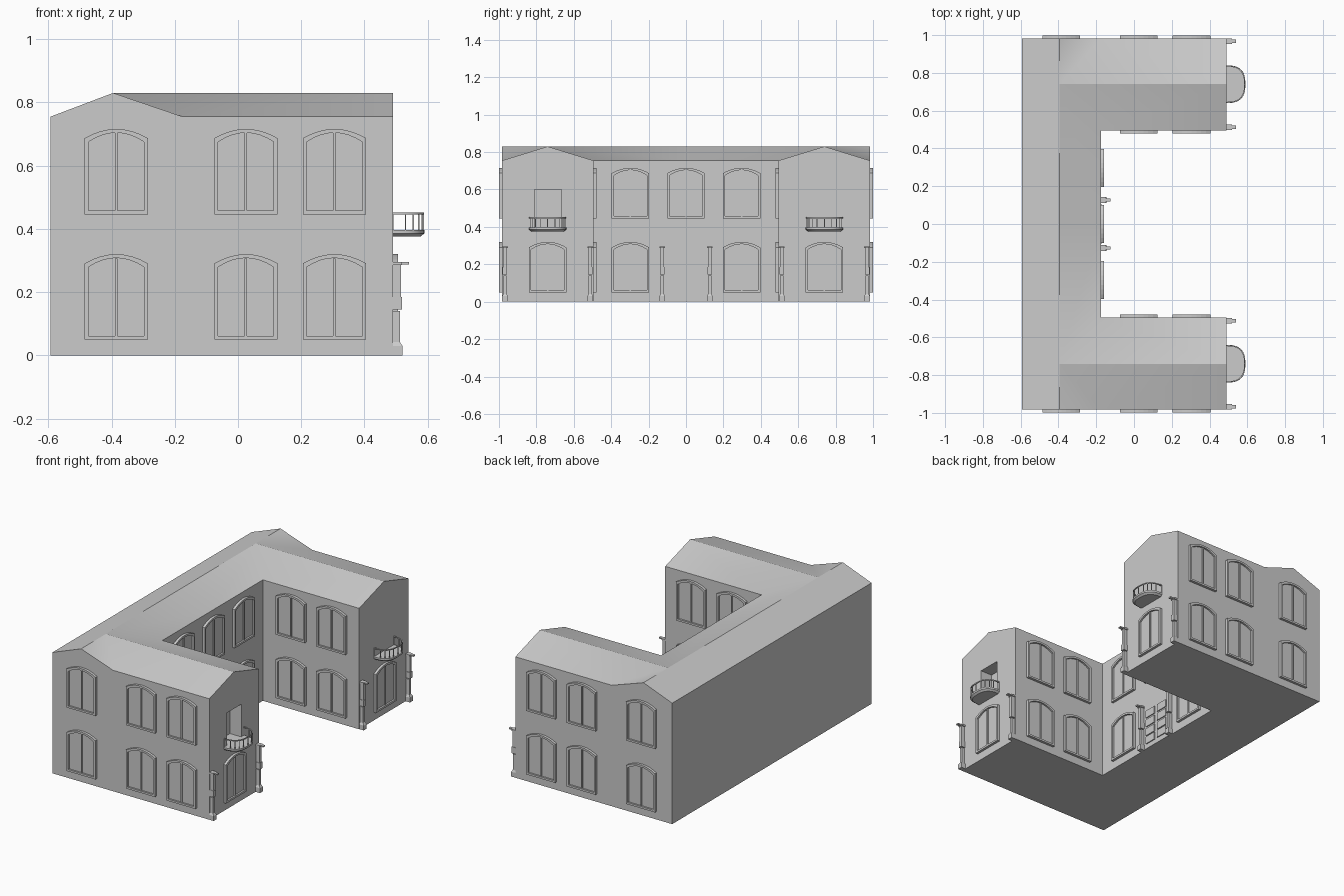
import bpy, bmesh, math
from mathutils import Matrix, Vector

if "Cube" in bpy.data.objects:
    bpy.data.objects.remove(bpy.data.objects["Cube"])

XB, XI, XF = -0.593, -0.175, 0.49      # back wall, courtyard wall, wing ends
YO, YM, YI = 0.983, 0.74, 0.495        # wing outer wall, ridge, inner wall
EAVE, RIDGE, XR = 0.755, 0.83, -0.395


def make(name, bm, smooth=False):
    bmesh.ops.recalc_face_normals(bm, faces=bm.faces)
    me = bpy.data.meshes.new(name)
    bm.to_mesh(me)
    bm.free()
    return place(name, me, Matrix(), smooth)


def place(name, me, mat, smooth=False):
    ob = bpy.data.objects.new(name, me)
    bpy.context.collection.objects.link(ob)
    ob.matrix_world = mat
    if smooth:
        bpy.ops.object.select_all(action='DESELECT')
        ob.select_set(True)
        bpy.context.view_layer.objects.active = ob
        bpy.ops.object.shade_smooth_by_angle(angle=math.radians(30))
    return ob


def box(bm, x0, x1, y0, y1, z0, z1):
    m = Matrix.Translation(((x0 + x1) / 2, (y0 + y1) / 2, (z0 + z1) / 2)) @ \
        Matrix.Diagonal((x1 - x0, y1 - y0, z1 - z0, 1))
    bmesh.ops.create_cube(bm, size=1, matrix=m)


def loft(bm, loops, cap_first=True):
    rings = [[bm.verts.new(p) for p in lp] for lp in loops]
    for a, b in zip(rings, rings[1:]):
        for i in range(len(a)):
            j = (i + 1) % len(a)
            bm.faces.new((a[i], a[j], b[j], b[i]))
    if cap_first:
        bm.faces.new(rings[0])
    bm.faces.new(rings[-1])


def on_wall(normal, x, y, z):
    """Local x runs along the wall, local -y points out of it."""
    n = Vector(normal)
    t = Vector((0, 0, 1)).cross(n)
    rot = Matrix((t, -n, (0, 0, 1))).transposed().to_4x4()
    return Matrix.Translation((x, y, z)) @ rot


# U-shaped walls with cross-gabled roof
bm = bmesh.new()
for s in (1, -1):
    plan = [(XB, 0), (XB, YO), (XF, YO), (XF, YI), (XI, YI), (XI, 0)]
    low = [(x, y, 0) for x, y in plan]
    a, b, d, f, g, h = [(x, y, EAVE) for x, y in plan]
    c = (XI, YO, EAVE)
    r0, r1, r2, r3 = (XR, 0, RIDGE), (XR, YO, RIDGE), (XR, YM, RIDGE), (XF, YM, RIDGE)
    for face in (low,
                 [low[0], low[1], b, a], [low[1], low[2], d, c, r1, b],
                 [low[2], low[3], f, r3, d], [low[3], low[4], g, f],
                 [low[4], low[5], h, g],
                 [a, b, r1, r2, r0], [r1, c, r2], [c, d, r3, r2],
                 [g, f, r3, r2], [h, g, r2, r0]):
        bm.faces.new([bm.verts.new((x, y * s, z)) for x, y, z in face])
bmesh.ops.remove_doubles(bm, verts=bm.verts, dist=1e-5)
house = make("house_walls_and_roof", bm)

# Balcony doorway recess on one wing
bm = bmesh.new()
box(bm, XF - 0.08, XF + 0.1, -0.81, -0.665, 0.395, 0.6)
cutter = make("doorway_cutter", bm)
cutter.hide_render = True
mod = house.modifiers.new("doorway", 'BOOLEAN')
mod.operation, mod.solver, mod.object = 'DIFFERENCE', 'EXACT', cutter
bpy.context.view_layer.objects.active = house
bpy.ops.object.modifier_apply(modifier=mod.name)
bpy.data.objects.remove(cutter)
place_matrix = Matrix()
bpy.context.view_layer.update()
house.select_set(True)
bpy.ops.object.shade_smooth_by_angle(angle=math.radians(30))


# Arched window: raised frame, sunken glass, central mullion
def arch(inset, y):
    hw = 0.1 - inset
    pts = [(-hw, y, inset), (hw, y, inset)]
    for i in range(9):
        u = 1 - i / 4
        pts.append((hw * u, y, 0.241 - inset + 0.029 * (1 - u * u)))
    return pts


bm = bmesh.new()
loft(bm, [arch(0, 0.002), arch(0, -0.016), arch(0.012, -0.016), arch(0.012, -0.005)])
box(bm, -0.004, 0.004, -0.012, -0.004, 0.012, 0.257)
win_ob = make("window", bm)
window = win_ob.data
bpy.data.objects.remove(win_ob)

LOW, UP = 0.05, 0.446
for s in (1, -1):
    for z in (LOW, UP):
        for x in (-0.385, 0.025, 0.305):
            place("outer_window", window, on_wall((0, s, 0), x, s * YO, z))
        for x in (0.025, 0.305):
            place("courtyard_side_window", window, on_wall((0, -s, 0), x, s * YI, z))
        place("courtyard_back_window", window, on_wall((1, 0, 0), XI, s * 0.297, z))
    place("wing_end_window", window, on_wall((1, 0, 0), XF, s * YM, LOW))
place("courtyard_back_window", window, on_wall((1, 0, 0), XI, 0, UP))

# Pilaster columns: stacked blocks with a projecting cap
bm = bmesh.new()
for hw, depth, z0, z1 in ((0.015, 0.03, 0, 0.03), (0.009, 0.022, 0.04, 0.14),
                          (0.012, 0.028, 0.145, 0.185), (0.009, 0.025, 0.185, 0.288),
                          (0.015, 0.028, 0.286, 0.296), (0.009, 0.05, 0.288, 0.296)):
    box(bm, -hw, hw, -depth, 0, z0, z1)
loft(bm, [[(-w, 0, z), (w, 0, z), (w, -d, z), (-w, -d, z)]
          for w, d, z in ((0.015, 0.03, 0.03), (0.009, 0.022, 0.042))])
col_ob = make("column", bm)
column = col_ob.data
bpy.data.objects.remove(col_ob)
for s in (1, -1):
    for x, y in ((XF, 0.968), (XF, 0.512), (XI, 0.127)):
        place("column", column, on_wall((1, 0, 0), x, s * y, 0))

# Entrance door with raised panels and a threshold
bm = bmesh.new()
box(bm, XI - 0.002, XI + 0.004, -0.105, 0.105, 0, 0.28)
for s in (1, -1):
    for z in (0.03, 0.085, 0.145, 0.205):
        y0, y1 = sorted((s * 0.013, s * 0.09))
        box(bm, XI, XI + 0.01, y0, y1, z, z + 0.048)
make("entrance_door", bm)


# Rounded balconies: dished slab, balusters, handrail
def plan(inset, z, n=16):
    pts = []
    for i in range(n + 1):
        t = math.pi * i / n
        c, sn = math.cos(t), math.sin(t)
        pts.append(((0.1 - inset) * math.copysign(abs(c) ** 0.75, c),
                    -(0.1 - inset) * abs(sn) ** 0.75, z))
    return pts


bm = bmesh.new()
loft(bm, [plan(0.012, 0.376), plan(0.003, 0.384), plan(0, 0.386), plan(0, 0.397)])
for z0, z1 in ((0.446, 0.452),):
    rings = [[bm.verts.new(p) for p in plan(i, z)]
             for i, z in ((0.001, z0), (0.001, z1), (0.007, z1), (0.007, z0))]
    for a, b in zip(rings, rings[1:] + rings[:1]):
        for i in range(len(a) - 1):
            bm.faces.new((a[i], a[i + 1], b[i + 1], b[i]))
for x, y, z in plan(0.004, 0.395, 10):
    box(bm, x - 0.002, x + 0.002, y - 0.002, y + 0.002, z, 0.448)
balc_ob = make("balcony", bm)
balcony = balc_ob.data
bpy.data.objects.remove(balc_ob)
for s in (1, -1):
    place("balcony", balcony, on_wall((1, 0, 0), XF, s * YM, 0), True)
